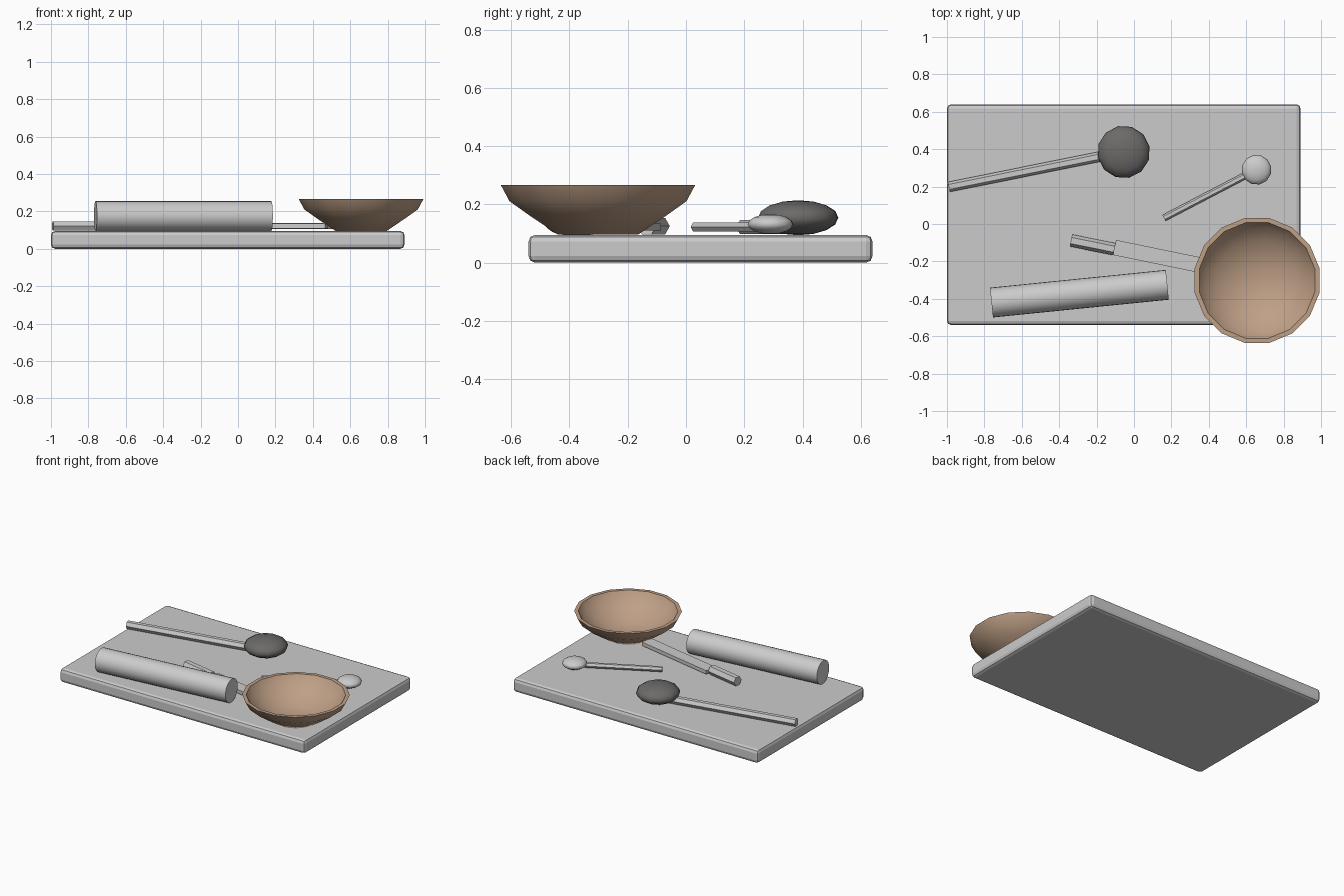
import bpy, bmesh, math
from mathutils import Vector

if "Cube" in bpy.data.objects:
    bpy.data.objects.remove(bpy.data.objects["Cube"])


def material(name, color):
    mat = bpy.data.materials.new(name)
    mat.use_nodes = True
    mat.diffuse_color = (*color, 1)
    mat.node_tree.nodes["Principled BSDF"].inputs["Base Color"].default_value = (*color, 1)
    return mat


light_grey = material("light grey", (0.6, 0.6, 0.6))
dark_grey = material("dark grey", (0.15, 0.145, 0.14))
brown = material("clay brown", (0.52, 0.35, 0.24))


def finish(name, mat, angle=None):
    ob = bpy.context.object
    ob.name = name
    ob.data.materials.append(mat)
    if angle:
        bpy.ops.object.shade_smooth_by_angle(angle=math.radians(angle))
    return ob


def box(name, center, size, mat, turn=0):
    bpy.ops.mesh.primitive_cube_add(size=1, location=center, rotation=(0, 0, turn))
    bpy.context.object.scale = size
    bpy.ops.object.transform_apply(location=False, rotation=False, scale=True)
    return finish(name, mat)


def rod(name, start, end, z, radius, mat, sides=6, angle=None):
    """Lying cylinder from one xy point to another."""
    a, b = Vector((*start, z)), Vector((*end, z))
    d = b - a
    bpy.ops.mesh.primitive_cylinder_add(
        vertices=sides, radius=radius, depth=d.length, location=(a + b) / 2,
        rotation=(0, math.pi / 2, math.atan2(d.y, d.x)))
    return finish(name, mat, angle)


def spoon_head(name, center, radius, half_height, mat):
    bpy.ops.mesh.primitive_uv_sphere_add(segments=12, ring_count=8, radius=1, location=center,
                                         rotation=(0, 0, math.radians(12)))
    bpy.context.object.scale = (radius, radius, half_height)
    bpy.ops.object.transform_apply(location=False, rotation=False, scale=True)
    return finish(name, mat, 50)


# Board with chamfered edges
board = box("cutting_board", (-0.055, 0.05, 0.0475), (1.89, 1.18, 0.095), light_grey)
bevel = board.modifiers.new("edge", "BEVEL")
bevel.width = 0.022
bevel.segments = 2

# Rolling pin
rod("rolling_pin", (-0.762, -0.42), (0.178, -0.325), 0.175, 0.08, light_grey, 24, 40)

# Large spoon
rod("large_spoon_handle", (-0.99, 0.198), (-0.1, 0.377), 0.122, 0.027, light_grey)
spoon_head("large_spoon_head", (-0.055, 0.385, 0.154), 0.141, 0.06, dark_grey)

# Small spoon
rod("small_spoon_handle", (0.16, 0.032), (0.63, 0.277), 0.122, 0.018, light_grey)
spoon_head("small_spoon_head", (0.655, 0.29, 0.132), 0.08, 0.034, light_grey)

# Knife
rod("knife_handle", (-0.337, -0.088), (-0.105, -0.135), 0.125, 0.033, light_grey)
box("knife_blade", (0.185, -0.185, 0.122), (0.59, 0.082, 0.025), light_grey, math.radians(-11.6))

# Bowl: outer wall, rim, then inner wall down to the centre
profile = [(0, 0.096), (0.14, 0.096), (0.24, 0.162), (0.31, 0.211), (0.34, 0.266),
           (0.315, 0.266), (0.285, 0.217), (0.22, 0.172), (0.13, 0.12), (0, 0.112)]
bm = bmesh.new()
verts = [bm.verts.new((r, 0, z)) for r, z in profile]
edges = [bm.edges.new(pair) for pair in zip(verts, verts[1:])]
bmesh.ops.spin(bm, geom=verts + edges, cent=(0, 0, 0), axis=(0, 0, 1),
               angle=math.tau, steps=16, use_duplicate=False)
bmesh.ops.remove_doubles(bm, verts=bm.verts, dist=0.0005)
bmesh.ops.recalc_face_normals(bm, faces=bm.faces)
mesh = bpy.data.meshes.new("bowl")
bm.to_mesh(mesh)
bm.free()
bowl = bpy.data.objects.new("bowl", mesh)
bpy.context.collection.objects.link(bowl)
bowl.location = (0.658, -0.302, 0)
bowl.rotation_euler.z = math.radians(11.25)
bpy.ops.object.select_all(action="DESELECT")
bpy.context.view_layer.objects.active = bowl
bowl.select_set(True)
finish("bowl", brown, 35)
